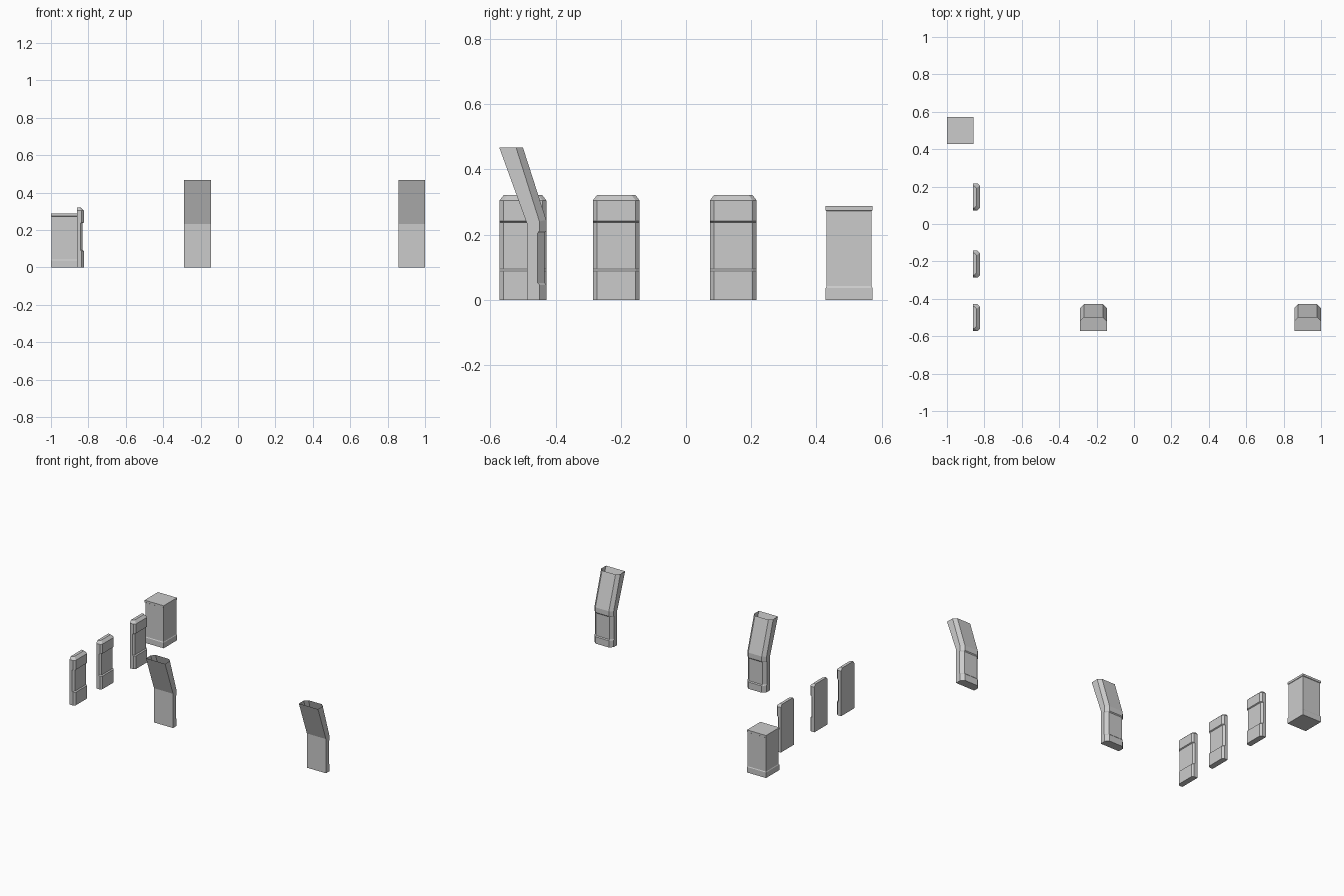
import bpy
import bmesh

old = bpy.data.objects.get("Cube")
if old:
    bpy.data.objects.remove(old, do_unlink=True)

stone = bpy.data.materials.new("light_grey_stone")
stone.use_nodes = True
GREY = (0.6, 0.6, 0.6, 1)
stone.diffuse_color = GREY
stone.node_tree.nodes["Principled BSDF"].inputs["Base Color"].default_value = GREY

HALF = 0.0715  # shared half width of every part


def loft(name, rings, location, open_top=False):
    """Skin a stack of matching rings, closing the bottom and optionally the top."""
    bm = bmesh.new()
    loops = [[bm.verts.new(p) for p in ring] for ring in rings]
    for a, b in zip(loops, loops[1:]):
        for i in range(len(a)):
            j = (i + 1) % len(a)
            bm.faces.new((a[i], a[j], b[j], b[i]))
    bm.faces.new(loops[0][::-1])
    if not open_top:
        bm.faces.new(loops[-1])
    bmesh.ops.recalc_face_normals(bm, faces=bm.faces)
    mesh = bpy.data.meshes.new(name)
    bm.to_mesh(mesh)
    bm.free()
    mesh.materials.append(stone)
    obj = bpy.data.objects.new(name, mesh)
    obj.location = location
    bpy.context.collection.objects.link(obj)
    return obj


def square(h, z):
    return [(-h, -h, z), (h, -h, z), (h, h, z), (-h, h, z)]


def plaque_ring(z, depth, h=HALF):
    # flat back, chamfered outer corners facing +x
    c = 0.012
    return [(0, -h, z), (depth - c, -h, z), (depth, c - h, z),
            (depth, h - c, z), (depth - c, h, z), (0, h, z)]


def column_ring(front, back):
    # flat front, chamfered back corners; front and back are (y, z) points
    (yf, zf), (yb, zb) = front, back
    c = 0.021
    ym = yb - c
    zm = zb + (zf - zb) * c / (yb - yf)
    return [(-HALF, yf, zf), (HALF, yf, zf), (HALF, ym, zm),
            (HALF - c, yb, zb), (c - HALF, yb, zb), (-HALF, ym, zm)]


# Square pillar with a plinth and a thin cap
body = HALF - 0.003
loft("square_pillar",
     [square(HALF, 0), square(HALF, 0.037), square(body, 0.042),
      square(body, 0.272), square(HALF, 0.274), square(HALF, 0.288)],
     (-0.9285, 0.5, 0))

# Three wall slabs with a recessed middle band and chamfered top
FULL, RECESS = 0.038, 0.031
for i, y in enumerate((-0.5, -0.214, 0.145)):
    loft(f"wall_slab_{i + 1}",
         [plaque_ring(0, FULL), plaque_ring(0.088, FULL),
          plaque_ring(0.094, RECESS), plaque_ring(0.237, RECESS),
          plaque_ring(0.241, FULL), plaque_ring(0.305, FULL),
          plaque_ring(0.322, 0.02, HALF - 0.013)],
         (-0.862, y, 0))

# Two hollow bent columns leaning forward, open at the top
FRONT, BACK, SUNK = 0.013, 0.0715, 0.066
for i, x in enumerate((-0.217, 0.9285)):
    rings = [column_ring((FRONT, z), (yb, z)) for z, yb in
             ((0, BACK), (0.046, BACK), (0.052, SUNK), (0.205, SUNK), (0.211, BACK))]
    rings.append(column_ring((FRONT, 0.232), (BACK, 0.245)))
    rings.append(column_ring((-0.0725, 0.467), (0, 0.467)))
    loft(f"bent_column_{i + 1}", rings, (x, -0.5, 0), open_top=True)
